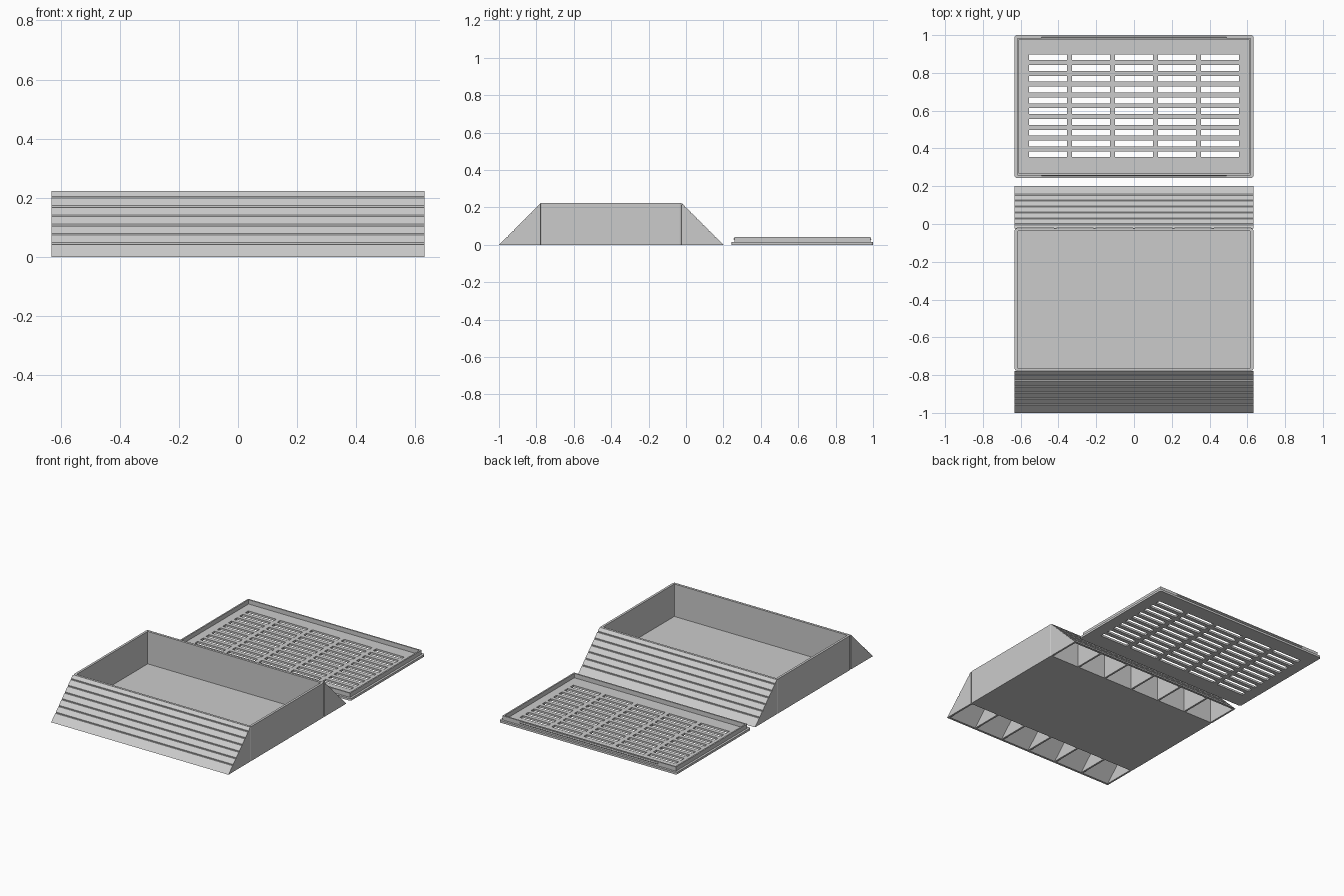
import bpy, bmesh, math

cube = bpy.data.objects.get("Cube")
if cube:
    bpy.data.objects.remove(cube, do_unlink=True)

HALF_X = 0.632
BOX_Y, BOX_HALF_Y, HEIGHT = -0.4, 0.377, 0.222
LID_Y, LID_HALF_Y = 0.622, 0.378

grey = bpy.data.materials.new("light grey plastic")
grey.use_nodes = True
colour = (0.6, 0.6, 0.6, 1)
grey.diffuse_color = colour
grey.node_tree.nodes["Principled BSDF"].inputs["Base Color"].default_value = colour


def finish(name, bm):
    bmesh.ops.recalc_face_normals(bm, faces=bm.faces[:])
    mesh = bpy.data.meshes.new(name)
    bm.to_mesh(mesh)
    bm.free()
    mesh.materials.append(grey)
    obj = bpy.data.objects.new(name, mesh)
    bpy.context.collection.objects.link(obj)
    return obj


def rounded_outline(hx, hy, radius, steps=4):
    points = []
    for corner, (sx, sy) in enumerate([(1, 1), (-1, 1), (-1, -1), (1, -1)]):
        for i in range(steps + 1):
            a = math.pi / 2 * (corner + i / steps)
            points.append((sx * (hx - radius) + radius * math.cos(a),
                           sy * (hy - radius) + radius * math.sin(a)))
    return points


def tray(name, centre_y, half_y, rings):
    """Rounded tray made from rings of (inset, height), capped at both ends."""
    bm = bmesh.new()
    loops = []
    for inset, z in rings:
        outline = rounded_outline(HALF_X - inset, half_y - inset, max(0.012 - inset, 0.003))
        loops.append([bm.verts.new((x, centre_y + y, z)) for x, y in outline])
    n = len(loops[0])
    for low, high in zip(loops, loops[1:]):
        for i in range(n):
            j = (i + 1) % n
            bm.faces.new((low[i], low[j], high[j], high[i]))
    bm.faces.new(loops[0])
    bm.faces.new(loops[-1])
    return finish(name, bm)


def add_prism(bm, profile, x0, x1):
    """Extrude a (y, z) profile from x0 to x1."""
    a, b = [[bm.verts.new((x, y, z)) for y, z in profile] for x in (x0, x1)]
    bm.faces.new(a)
    bm.faces.new(b)
    for i in range(len(a)):
        j = (i + 1) % len(a)
        bm.faces.new((a[i], a[j], b[j], b[i]))


def add_box(bm, x, y, z, sx, sy, sz):
    add_prism(bm, [(y - sy / 2, z - sz / 2), (y + sy / 2, z - sz / 2),
                   (y + sy / 2, z + sz / 2), (y - sy / 2, z + sz / 2)],
              x - sx / 2, x + sx / 2)


# Open box
tray("box", BOX_Y, BOX_HALF_Y,
     [(0, 0), (0, HEIGHT), (0.015, HEIGHT), (0.015, 0.013)])

# Hollow stepped ramps in front of and behind the box
FOOT, SKIN, NOTCH, RIB = 0.6, 0.014, 0.006, 0.012
for name, side in (("front", -1), ("back", 1)):
    def place(profile):
        return [(BOX_Y + side * d, z) for d, z in profile]

    slope = [(FOOT, 0)]
    for k in range(6):
        z = 0.042 + 0.0313 * k
        slope += [(FOOT - z, z), (FOOT - z - NOTCH, z), (FOOT - z - NOTCH, z + NOTCH)]
    slope += [(FOOT - HEIGHT, HEIGHT), (FOOT - HEIGHT, HEIGHT - SKIN), (FOOT - SKIN, 0)]
    bm = bmesh.new()
    add_prism(bm, place(slope), -HALF_X, HALF_X)
    finish(name + "_ramp", bm)

    # Ribs dividing the underside into six cells
    bm = bmesh.new()
    edge = FOOT - 0.009
    wall = BOX_HALF_Y
    triangle = [(edge, 0), (wall, 0), (wall, edge - wall)]
    for i in range(7):
        x = (i - 3) / 3 * (HALF_X - RIB / 2)
        add_prism(bm, place(triangle), x - RIB / 2, x + RIB / 2)
    finish(name + "_ramp_ribs", bm)

# Lid with a raised rim
lid = tray("lid", LID_Y, LID_HALF_Y,
           [(0, 0), (0, 0.014), (0.014, 0.014), (0.014, 0.041), (0.023, 0.041), (0.023, 0.013)])

# Vent slots cut through the lid
bm = bmesh.new()
for column in range(5):
    for row in range(10):
        add_box(bm, (column - 2) * 0.228, 0.626 + (row - 4.5) * 0.0571, 0, 0.2, 0.031, 0.1)
cutter = finish("slot_cutter", bm)
cutter.hide_render = True
cut = lid.modifiers.new("slots", "BOOLEAN")
cut.operation = "DIFFERENCE"
cut.solver = "EXACT"
cut.object = cutter
bpy.context.view_layer.update()
graph = bpy.context.evaluated_depsgraph_get()
lid_mesh = bpy.data.meshes.new_from_object(lid.evaluated_get(graph))
lid.modifiers.clear()
lid.data = lid_mesh
bpy.data.objects.remove(cutter, do_unlink=True)

# Snap ridges along the long sides of the rim
bm = bmesh.new()
for side in (-1, 1):
    y = LID_Y + side * (LID_HALF_Y - 0.014)
    add_prism(bm, [(y, 0.025), (y + side * 0.005, 0.03), (y, 0.035)], -0.49, 0.49)
finish("snap_ridges", bm)
